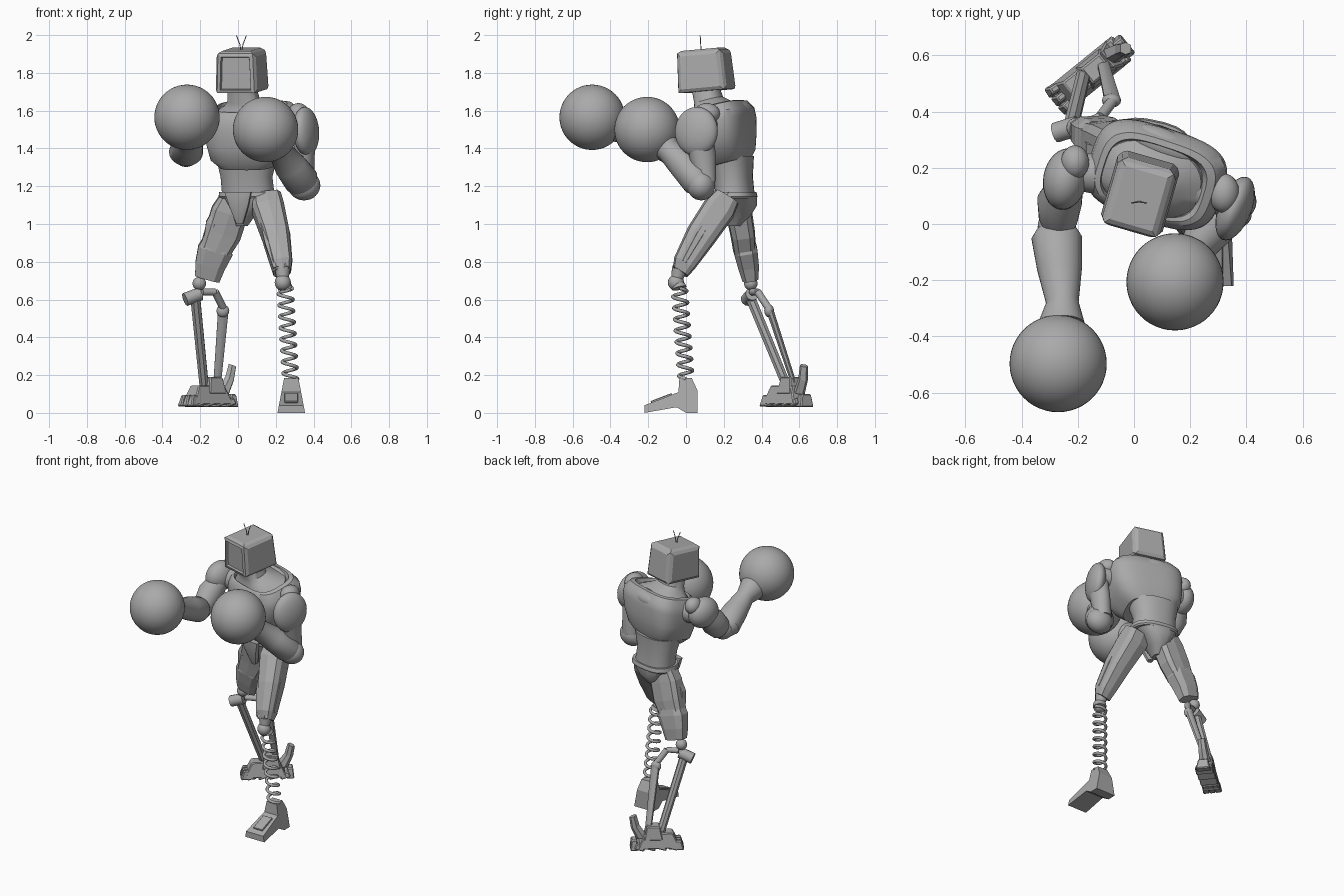
import bpy
import bmesh
import math
from mathutils import Vector, Matrix

default_cube = bpy.data.objects.get("Cube")
if default_cube:
    bpy.data.objects.remove(default_cube)

# One painted metal colour for the whole figure
metal = bpy.data.materials.new("plain grey metal")
metal.use_nodes = True
grey = (0.4, 0.4, 0.4, 1.0)
metal.diffuse_color = grey
metal.node_tree.nodes["Principled BSDF"].inputs["Base Color"].default_value = grey


def finish(name, bm, smooth=35, matrix=None):
    """Turn a bmesh into a named, shaded object."""
    bmesh.ops.recalc_face_normals(bm, faces=bm.faces)
    mesh = bpy.data.meshes.new(name)
    bm.to_mesh(mesh)
    bm.free()
    obj = bpy.data.objects.new(name, mesh)
    bpy.context.collection.objects.link(obj)
    mesh.materials.append(metal)
    if matrix:
        obj.matrix_world = matrix
    if smooth:
        bpy.ops.object.select_all(action='DESELECT')
        obj.select_set(True)
        bpy.context.view_layer.objects.active = obj
        bpy.ops.object.shade_smooth_by_angle(angle=math.radians(smooth))


def loft(name, rings, sides=32, power=2.0, axis=None, yaw=0, smooth=35):
    """Skin superellipse rings given as (x, y, z, half width, half depth)."""
    centres = [Vector(ring[:3]) for ring in rings]
    axis = (Vector(axis) if axis else centres[-1] - centres[0]).normalized()
    u = Matrix.Rotation(math.radians(yaw), 3, 'Z') @ Vector((1, 0, 0))
    u = (u - axis * u.dot(axis)).normalized()
    v = axis.cross(u)
    bm = bmesh.new()
    loops = []
    for centre, ring in zip(centres, rings):
        loop = []
        for i in range(sides):
            angle = math.tau * (i + 0.5) / sides
            c, s = math.cos(angle), math.sin(angle)
            a = math.copysign(abs(c) ** (2 / power), c) * ring[3]
            b = math.copysign(abs(s) ** (2 / power), s) * ring[4]
            loop.append(bm.verts.new(centre + u * a + v * b))
        loops.append(loop)
    for low, high in zip(loops, loops[1:]):
        for i in range(sides):
            j = (i + 1) % sides
            bm.faces.new((low[i], low[j], high[j], high[i]))
    bm.faces.new(loops[0])
    bm.faces.new(loops[-1])
    finish(name, bm, smooth)


def rod(name, start, end, radius, end_radius=None, sides=12, flat=1.0):
    """Straight strut or cylinder between two points."""
    tip = end_radius or radius
    loft(name, [(*start, radius, radius * flat), (*end, tip, tip * flat)], sides)


def ball(name, centre, radii, turn=(0, 0, 0), segments=32):
    bm = bmesh.new()
    bmesh.ops.create_uvsphere(bm, u_segments=segments, v_segments=segments // 2, radius=1)
    size = radii if isinstance(radii, tuple) else (radii,) * 3
    place = Matrix.Translation(centre)
    for degrees, letter in zip(turn, 'XYZ'):
        place = place @ Matrix.Rotation(math.radians(degrees), 4, letter)
    finish(name, bm, 60, place @ Matrix.Diagonal((*size, 1)))


def box(name, centre, size, frame, taper=1.0, bevel=0.006):
    """Bevelled block whose top is scaled by taper."""
    bm = bmesh.new()
    bmesh.ops.create_cube(bm, size=1)
    for vert in bm.verts:
        shrink = taper if vert.co.z > 0 else 1
        vert.co = Vector((vert.co.x * size[0] * shrink, vert.co.y * size[1] * shrink, vert.co.z * size[2]))
    bmesh.ops.bevel(bm, geom=bm.edges[:], offset=bevel, segments=1, affect='EDGES')
    finish(name, bm, 0, frame @ Matrix.Translation(centre))


def wire(name, points, radius):
    curve = bpy.data.curves.new(name, 'CURVE')
    curve.dimensions = '3D'
    curve.bevel_depth = radius
    curve.bevel_resolution = 2
    curve.use_fill_caps = True
    spline = curve.splines.new('POLY')
    spline.points.add(len(points) - 1)
    for point, place in zip(spline.points, points):
        point.co = (*place, 1)
    curve.materials.append(metal)
    bpy.context.collection.objects.link(bpy.data.objects.new(name, curve))


# Head: tapered box with a sunken screen and raised side panels
head_frame = (Matrix.Translation((0.02, 0.1, 1.808)) @ Matrix.Rotation(math.radians(-16), 4, 'Z')
              @ Matrix.Rotation(math.radians(5), 4, 'X'))
bm = bmesh.new()
bmesh.ops.create_cube(bm, size=1)
for vert in bm.verts:
    flare = 0.93 if vert.co.z > 0 else 1.0
    vert.co = Vector((vert.co.x * 0.205 * flare, vert.co.y * 0.25 * flare, vert.co.z * 0.21))
panels = [face for face in bm.faces if face.normal.z > -0.5]
for face in panels:
    front = face.normal.y < -0.5
    bmesh.ops.inset_region(bm, faces=[face], thickness=0.025, depth=0.006 if front else 0.012)
    if front:
        bmesh.ops.inset_region(bm, faces=[face], thickness=0.006, depth=-0.014)
finish("head", bm, 0, head_frame)
for side in (-1, 1):
    wire("antenna", [(0.018, 0.08, 1.9), (0.018 + side * 0.008, 0.078, 1.95),
                     (0.018 + side * 0.026, 0.075, 1.997)], 0.0025)

# Neck and torso, leaning forward and twisted
lean = (-0.08, -0.25, 1)
loft("neck", [(0.065, 0.165, 1.57, 0.19, 0.14), (0.06, 0.16, 1.6, 0.18, 0.13),
              (0.045, 0.14, 1.63, 0.12, 0.095), (0.03, 0.12, 1.655, 0.085, 0.075),
              (0.02, 0.1, 1.73, 0.072, 0.07)], 32, 2.4, lean, -18)
loft("chest", [(0.06, 0.21, 1.315, 0.15, 0.12), (0.065, 0.2, 1.36, 0.205, 0.15),
               (0.075, 0.183, 1.44, 0.235, 0.17), (0.08, 0.175, 1.53, 0.245, 0.175),
               (0.08, 0.17, 1.575, 0.24, 0.17), (0.075, 0.16, 1.618, 0.21, 0.146),
               (0.07, 0.155, 1.623, 0.185, 0.13), (0.065, 0.16, 1.59, 0.175, 0.12)],
     48, 3.3, lean, -18)
ball("upper_back_plate", (0.1, 0.285, 1.6), (0.14, 0.055, 0.05), (0, 0, -22))
loft("abdomen", [(0.055, 0.26, 1.15, 0.14, 0.1), (0.045, 0.25, 1.25, 0.138, 0.1),
                 (0.045, 0.235, 1.36, 0.165, 0.12)], 32, 2.3, (0, 0, 1), -12)
loft("belt", [(0.055, 0.26, 1.135, 0.15, 0.108), (0.055, 0.258, 1.145, 0.158, 0.114),
              (0.055, 0.256, 1.17, 0.154, 0.11)], 24, 2.6, (0, 0, 1), -12)
loft("pelvis", [(0.055, 0.26, 1.15, 0.148, 0.11), (0.045, 0.265, 1.1, 0.1, 0.11),
                (0.03, 0.26, 1.04, 0.055, 0.08), (0.02, 0.25, 0.99, 0.03, 0.04)],
     12, 2.6, (0, 0, 1), -12)
loft("groin_plate", [(0.0, 0.135, 1.17, 0.075, 0.02), (0.005, 0.14, 1.1, 0.055, 0.025),
                     (0.01, 0.17, 1.0, 0.018, 0.02)], 8, 3, (0, 0, 1), -12)

# Gloves
ball("right_glove", (-0.27, -0.497, 1.565), 0.173, segments=48)
ball("left_glove", (0.146, -0.206, 1.5), 0.173, segments=48)

# Right arm, reaching forward
rod("right_shoulder_joint", (-0.13, 0.18, 1.53), (-0.25, 0.19, 1.53), 0.075, 0.06, 24)
ball("right_shoulder_pad", (-0.245, 0.16, 1.54), (0.078, 0.11, 0.1), (0, 0, -10))
ball("right_shoulder_cap", (-0.21, 0.22, 1.6), (0.05, 0.06, 0.055))
loft("right_upper_arm", [(-0.24, 0.15, 1.53, 0.06, 0.06), (-0.265, 0.08, 1.45, 0.08, 0.085),
                         (-0.27, 0.02, 1.39, 0.07, 0.075), (-0.27, -0.03, 1.37, 0.045, 0.05)])
ball("right_elbow", (-0.275, -0.01, 1.37), 0.068)
loft("right_forearm", [(-0.275, -0.01, 1.36, 0.065, 0.06), (-0.275, -0.05, 1.38, 0.09, 0.08),
                       (-0.265, -0.16, 1.43, 0.08, 0.075), (-0.255, -0.28, 1.48, 0.058, 0.06),
                       (-0.26, -0.36, 1.515, 0.085, 0.085)])

# Left arm, folded up to guard
rod("left_shoulder_joint", (0.2, 0.13, 1.53), (0.35, 0.09, 1.52), 0.08, 0.065, 24)
ball("left_shoulder_pad", (0.36, 0.055, 1.49), (0.058, 0.12, 0.13), (0, -4, -22))
ball("left_shoulder_cap", (0.32, 0.11, 1.585), (0.055, 0.07, 0.055), (0, 20, 0))
loft("left_upper_arm", [(0.355, 0.07, 1.47, 0.06, 0.075), (0.35, 0.09, 1.35, 0.055, 0.07),
                        (0.345, 0.11, 1.22, 0.06, 0.05)])
ball("left_elbow", (0.35, 0.08, 1.205), (0.086, 0.075, 0.08))
loft("left_forearm", [(0.355, 0.1, 1.185, 0.07, 0.06), (0.335, 0.06, 1.23, 0.093, 0.085),
                      (0.275, -0.01, 1.31, 0.085, 0.08), (0.22, -0.09, 1.39, 0.062, 0.065),
                      (0.19, -0.14, 1.44, 0.09, 0.09)])

# Left leg: armoured thigh with long raised strips
loft("left_thigh", [(0.15, 0.215, 1.14, 0.08, 0.07), (0.16, 0.175, 1.08, 0.086, 0.088),
                    (0.2, 0.08, 0.94, 0.074, 0.082), (0.23, -0.01, 0.79, 0.058, 0.062),
                    (0.234, -0.03, 0.745, 0.048, 0.045)], 10, 3.5, smooth=0)
for dx, dy, dz in ((0.055, 0.0, 0.0), (0.03, -0.06, -0.04), (-0.035, -0.065, -0.045), (0.035, 0.055, 0.04)):
    loft("left_thigh_strip", [(0.155 + dx, 0.18 + dy, 1.12 + dz, 0.02, 0.018),
                              (0.2 + dx, 0.07 + dy, 0.94 + dz, 0.024, 0.024),
                              (0.23 + dx * 0.8, -0.01 + dy * 0.75, 0.8 + dz * 0.75, 0.016, 0.016)],
         6, 3, smooth=0)
rod("left_knee_socket", (0.235, -0.035, 0.76), (0.238, -0.05, 0.7), 0.042, 0.03)
ball("left_knee", (0.237, -0.053, 0.69), 0.043, segments=20)

# Coil spring shin
top, bottom = Vector((0.25, -0.035, 0.66)), Vector((0.278, 0.0, 0.18))
turns, steps = 8, 16
coil = []
for i in range(turns * steps + 1):
    angle = math.tau * i / steps
    centre = top.lerp(bottom, i / (turns * steps))
    coil.append(centre + Vector((math.cos(angle), math.sin(angle), 0)) * 0.038)
wire("spring_shin", coil, 0.0095)
rod("spring_cap", (0.245, -0.04, 0.68), top, 0.035, 0.04)

# Left foot: side profile, widening toward the ground
profile = [(-0.22, 0), (-0.22, 0.04), (-0.04, 0.11), (-0.035, 0.185), (0.03, 0.185),
           (0.06, 0.12), (0.06, 0), (0.0, 0), (-0.05, 0.03)]
bm = bmesh.new()
outlines = []
for side in (-1, 1):
    outlines.append([bm.verts.new((0.282 + side * (0.073 - 0.19 * z), y, z)) for y, z in profile])
    bm.faces.new(outlines[-1])
for i in range(len(profile)):
    j = (i + 1) % len(profile)
    bm.faces.new((outlines[0][i], outlines[0][j], outlines[1][j], outlines[1][i]))
finish("left_foot", bm, 0)
slope = Matrix.Translation((0.282, -0.13, 0.078)) @ Matrix.Rotation(math.radians(21), 4, 'X')
box("left_toe_plate", (0, 0, 0), (0.07, 0.12, 0.012), slope, bevel=0.003)

# Right leg: thigh, knee guard and twin struts
loft("right_thigh", [(-0.025, 0.27, 1.14, 0.07, 0.065), (-0.045, 0.28, 1.06, 0.1, 0.07),
                     (-0.08, 0.3, 0.95, 0.1, 0.066), (-0.12, 0.31, 0.86, 0.085, 0.06)],
     10, 3.5, smooth=0)
loft("right_thigh_plate", [(-0.095, 0.255, 1.09, 0.03, 0.03), (-0.125, 0.265, 1.0, 0.05, 0.036),
                           (-0.16, 0.29, 0.88, 0.03, 0.03)], 6, 3, smooth=0)
loft("right_knee_guard", [(-0.11, 0.31, 0.9, 0.085, 0.06), (-0.12, 0.315, 0.86, 0.098, 0.066),
                          (-0.148, 0.33, 0.78, 0.084, 0.058), (-0.163, 0.34, 0.71, 0.07, 0.045)],
     8, 3, smooth=0)
ball("right_knee", (-0.205, 0.343, 0.685), 0.036, segments=20)
rod("right_hinge", (-0.28, 0.325, 0.6), (-0.2, 0.35, 0.63), 0.036)
rod("outer_strut", (-0.225, 0.345, 0.6), (-0.18, 0.53, 0.15), 0.028, 0.026, 8)
rod("knee_link", (-0.19, 0.35, 0.64), (-0.12, 0.38, 0.64), 0.018)
rod("bent_link", (-0.12, 0.38, 0.64), (-0.075, 0.44, 0.55), 0.02)
ball("strut_joint", (-0.08, 0.44, 0.54), (0.034, 0.026, 0.034), segments=16)
rod("inner_strut", (-0.078, 0.445, 0.54), (-0.11, 0.57, 0.16), 0.03, 0.022, 8, 0.7)

# Right foot: segmented claw foot, toes toward local -y
foot = Matrix.Translation((-0.15, 0.54, 0)) @ Matrix.Rotation(math.radians(-51), 4, 'Z')
box("right_ankle", (0, 0.02, 0.145), (0.1, 0.12, 0.09), foot, 0.7)
box("right_foot_body", (0, -0.015, 0.095), (0.115, 0.27, 0.1), foot, 0.65)
for i in range(4):
    tilt = foot @ Matrix.Translation((0, 0.105 - i * 0.07, 0.055)) @ Matrix.Rotation(0.3, 4, 'X')
    box("sole_segment", (0, 0, 0), (0.115, 0.065, 0.035), tilt, 0.85)
for side in (-1, 0, 1):
    splay = foot @ Matrix.Translation((side * 0.034, -0.115, 0.065)) @ Matrix.Rotation(side * 0.12, 4, 'Z')
    box("toe_claw", (0, -0.01, 0), (0.042, 0.1, 0.06), splay, 0.6)
box("heel_plate", (0, 0.14, 0.065), (0.09, 0.05, 0.07), foot, 0.7)
loft("heel_spur", [(-0.08, 0.6, 0.11, 0.035, 0.03), (-0.045, 0.62, 0.18, 0.026, 0.026),
                   (-0.03, 0.625, 0.25, 0.022, 0.022)], 6, 3, smooth=0)
